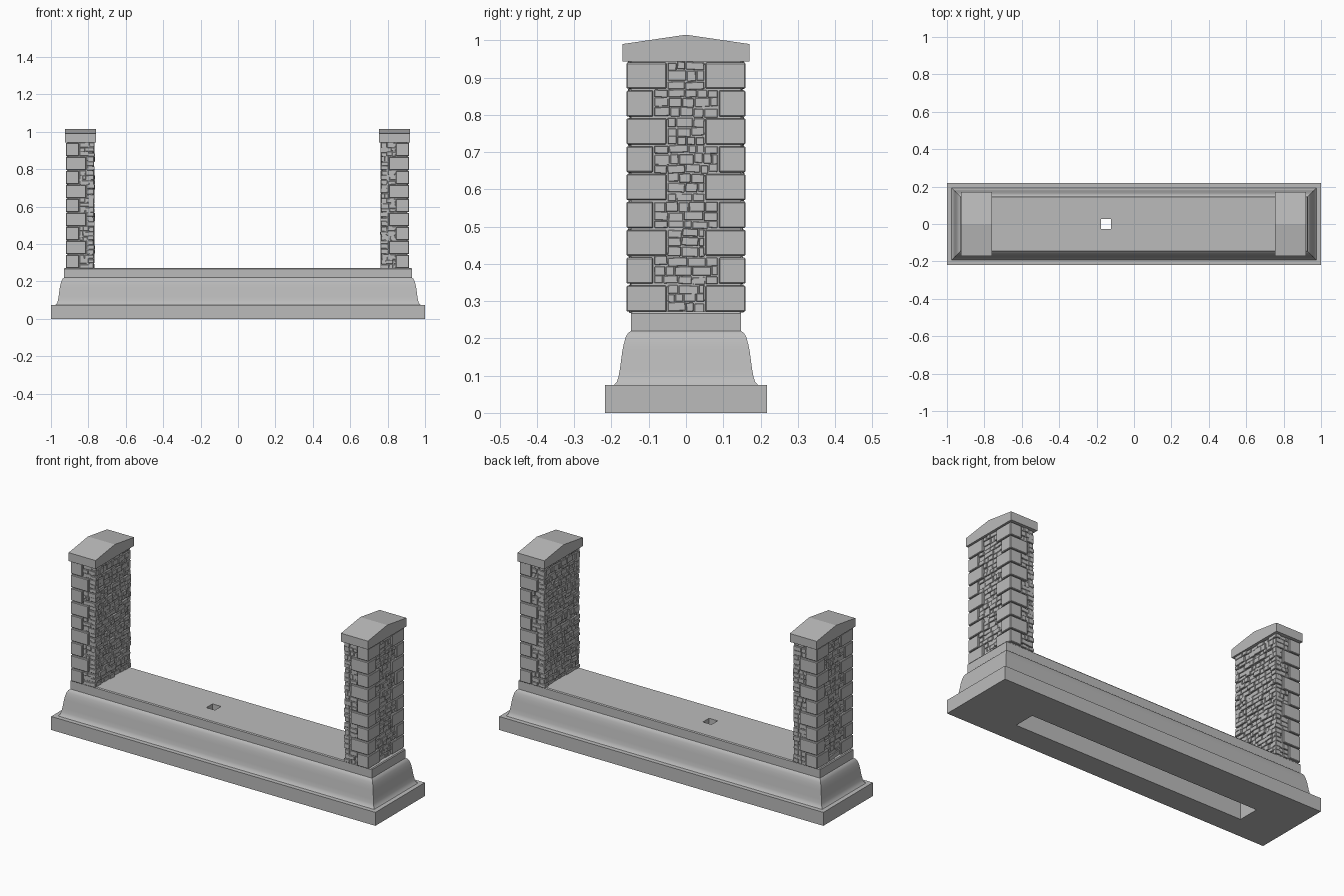
import bpy, bmesh, math, random
from mathutils import Matrix, Vector

random.seed(7)
if "Cube" in bpy.data.objects:
    bpy.data.objects.remove(bpy.data.objects["Cube"], do_unlink=True)

stone = bpy.data.materials.new("grey stone")
stone.use_nodes = True
GREY = (0.5, 0.5, 0.5, 1)
stone.diffuse_color = GREY
stone.node_tree.nodes["Principled BSDF"].inputs["Base Color"].default_value = GREY


def finish(bm, name, bevel=0):
    bmesh.ops.recalc_face_normals(bm, faces=bm.faces[:])
    mesh = bpy.data.meshes.new(name)
    bm.to_mesh(mesh)
    bm.free()
    mesh.materials.append(stone)
    obj = bpy.data.objects.new(name, mesh)
    bpy.context.collection.objects.link(obj)
    if bevel:
        mod = obj.modifiers.new("worn edges", "BEVEL")
        mod.width = bevel
        mod.segments = 1
    return obj


def add_box(bm, lo, hi, tilt=0, axis="X"):
    lo, hi = Vector(lo), Vector(hi)
    size = hi - lo
    m = (Matrix.Translation((lo + hi) / 2) @ Matrix.Rotation(tilt, 4, axis)
         @ Matrix.Diagonal((abs(size.x), abs(size.y), abs(size.z), 1)))
    bmesh.ops.create_cube(bm, size=1, matrix=m)


# Plinth: moulded profile of (inset, height) rings on a rectangle
profile = [(0, 0), (0, 0.075), (0.025, 0.075), (0.032, 0.083), (0.037, 0.098),
           (0.041, 0.12), (0.047, 0.165), (0.051, 0.185), (0.056, 0.203),
           (0.062, 0.214), (0.07, 0.22), (0.07, 0.267), (0.074, 0.272)]
bm = bmesh.new()
rings = []
for inset, z in profile:
    x, y = 1 - inset, 0.218 - inset
    rings.append([bm.verts.new(p) for p in
                  ((-x, -y, z), (x, -y, z), (x, y, z), (-x, y, z))])
for a, b in zip(rings, rings[1:]):
    for i in range(4):
        j = (i + 1) % 4
        bm.faces.new((a[i], a[j], b[j], b[i]))
bm.faces.new(rings[0])
bm.faces.new(rings[-1])
plinth = finish(bm, "plinth")

# Underside slot and square hole through the top
for lo, hi in (((-0.75, -0.09, -0.1), (0.67, 0.03, 0.2)),
               ((-0.176, -0.027, 0.1), (-0.123, 0.027, 0.4))):
    bm = bmesh.new()
    add_box(bm, lo, hi)
    cutter = finish(bm, "cutter")
    cutter.hide_render = True
    mod = plinth.modifiers.new("cut", "BOOLEAN")
    mod.operation = "DIFFERENCE"
    mod.solver = "EXACT"
    mod.object = cutter
    bpy.context.view_layer.objects.active = plinth
    bpy.ops.object.modifier_apply(modifier=mod.name)
    bpy.data.objects.remove(cutter, do_unlink=True)

for o in bpy.context.selected_objects:
    o.select_set(False)
plinth.select_set(True)
bpy.context.view_layer.objects.active = plinth
bpy.ops.object.shade_smooth_by_angle(angle=math.radians(30))

# Pillar dimensions, measured outward along x
ROWS, BOTTOM, TOP = 9, 0.27, 0.943
PITCH = (TOP - BOTTOM) / ROWS
INNER, OUTER, HALF = 0.767, 0.918, 0.16
SHIFT = -0.0025


def rubble(bm, z0, start, end, place):
    """Three courses of random stones; place() maps along, depth, z to a box."""
    cuts = [z0 + PITCH * k / 3 for k in range(4)]
    for k in (1, 2):
        cuts[k] += random.uniform(-0.005, 0.005)
    for low, high in zip(cuts, cuts[1:]):
        u = start
        while u < end - 0.002:
            step = random.uniform(0.02, 0.055)
            v = end if end - u - step < 0.014 else u + step
            jig = random.uniform(-0.003, 0.003)
            place(bm, u + 0.0012, v - 0.0012, random.uniform(-0.005, 0.004),
                  low + 0.0012 + jig, high - 0.0012 + jig,
                  random.uniform(-0.05, 0.05))
            u = v


def build_pillar(side, label):
    def px(x):
        return side * x + SHIFT

    # Mortar core
    bm = bmesh.new()
    add_box(bm, (px(INNER + 0.008), -0.147, BOTTOM - 0.01),
            (px(OUTER - 0.012), 0.147, TOP + 0.01))
    finish(bm, label + "_core")

    corner, fill = bmesh.new(), bmesh.new()

    def outer_stone(bm, u, v, d, z0, z1, t):
        add_box(bm, (px(OUTER - 0.03), u, z0), (px(OUTER - 0.006 + d), v, z1), t, "X")

    def inner_stone(bm, u, v, d, z0, z1, t):
        add_box(bm, (px(INNER + 0.03), u, z0), (px(INNER - d), v, z1), t, "X")

    for r in range(ROWS):
        z0 = BOTTOM + r * PITCH
        wide_x, wide_y = (0.07, 0.108) if r % 2 == 0 else (0.108, 0.072)
        for ys in (-1, 1):
            # Dressed corner block
            add_box(corner, (px(OUTER - wide_x), ys * (HALF - wide_y), z0 + 0.002),
                    (px(OUTER), ys * HALF, z0 + PITCH - 0.003))

            def end_stone(bm, u, v, d, a, b, t, ys=ys):
                add_box(bm, (px(u), ys * (HALF - 0.03), a),
                        (px(v), ys * (HALF - 0.007 + d), b), t, "Y")

            rubble(fill, z0, INNER, OUTER - wide_x - 0.002, end_stone)
        gap = HALF - wide_y - 0.002
        rubble(fill, z0, -gap, gap, outer_stone)
        rubble(fill, z0, 0.005 - HALF, HALF - 0.005, inner_stone)
    finish(corner, label + "_corner_blocks", 0.003)
    finish(fill, label + "_rubble", 0.0015)

    # Gabled capstone
    bm = bmesh.new()
    outline = [(-0.17, TOP), (0.17, TOP), (0.17, 0.99), (0, 1.015), (-0.17, 0.99)]
    face = bm.faces.new([bm.verts.new((px(0.757), y, z)) for y, z in outline])
    ext = bmesh.ops.extrude_face_region(bm, geom=[face], use_keep_orig=True)
    bmesh.ops.translate(bm, vec=(side * 0.166, 0, 0),
                        verts=[g for g in ext["geom"] if isinstance(g, bmesh.types.BMVert)])
    finish(bm, label + "_capstone")


build_pillar(1, "left_pillar")
build_pillar(-1, "right_pillar")
